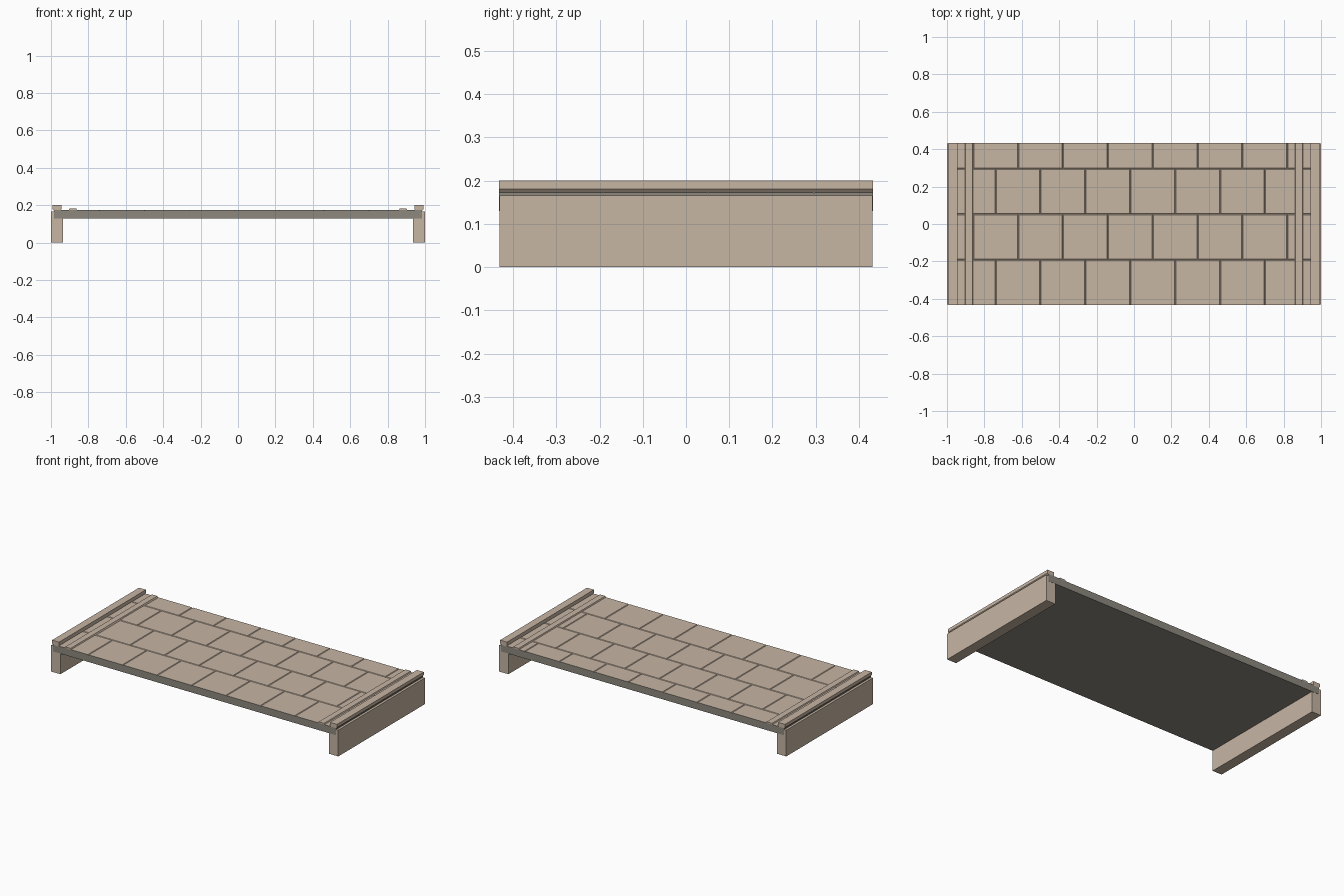
import bpy
import bmesh

cube = bpy.data.objects.get("Cube")
if cube:
    bpy.data.objects.remove(cube)


def make_material(name, color):
    mat = bpy.data.materials.new(name)
    mat.use_nodes = True
    mat.diffuse_color = color
    mat.node_tree.nodes["Principled BSDF"].inputs["Base Color"].default_value = color
    return mat


stone = make_material("tan stone", (0.57, 0.465, 0.37, 1))
concrete = make_material("grey concrete", (0.268, 0.25, 0.213, 1))

HALF_Y = 0.432      # half width of the deck
HALF_X = 0.985      # half length of the deck
TOP = 0.175
GROOVE = 0.004      # joint depth and half width
TILE = 0.243


def add_prism(bm, low, high):
    """Prism between two rectangles, each (x0, x1, y0, y1, z)."""
    rings = []
    for x0, x1, y0, y1, z in (low, high):
        rings.append([bm.verts.new((x, y, z))
                      for x, y in ((x0, y0), (x1, y0), (x1, y1), (x0, y1))])
    a, b = rings
    bm.faces.new(a[::-1])
    bm.faces.new(b)
    for i in range(4):
        j = (i + 1) % 4
        bm.faces.new((a[i], a[j], b[j], b[i]))


def finish(name, bm, materials):
    bmesh.ops.recalc_face_normals(bm, faces=bm.faces)
    mesh = bpy.data.meshes.new(name)
    bm.to_mesh(mesh)
    bm.free()
    for mat in materials:
        mesh.materials.append(mat)
    obj = bpy.data.objects.new(name, mesh)
    bpy.context.collection.objects.link(obj)
    return obj


def extrude_profile(name, profile, side, half_y):
    """Run an (x, z) outline along y, mirrored by side."""
    bm = bmesh.new()
    face = bm.faces.new([bm.verts.new((side * x, -half_y, z)) for x, z in profile])
    result = bmesh.ops.extrude_face_region(bm, geom=[face])
    verts = [v for v in result["geom"] if isinstance(v, bmesh.types.BMVert)]
    bmesh.ops.translate(bm, verts=verts, vec=(0, 2 * half_y, 0))
    return finish(name, bm, [stone])


# Deck slab
bm = bmesh.new()
base = (-HALF_X, HALF_X, -HALF_Y, HALF_Y)
add_prism(bm, base + (0.13,), base + (TOP - GROOVE,))

# Paving in staggered rows, separated by V joints
rows = [-HALF_Y] + [-0.19 + TILE * i for i in range(3)] + [HALF_Y]
for r in range(4):
    y0, y1 = rows[r], rows[r + 1]
    start = -0.74 if r % 2 == 0 else -0.62
    joints = [start + 0.24 * i for i in range(-1, 8)]
    cuts = [-HALF_X] + [x for x in joints if abs(x) < 0.93] + [HALF_X]
    for x0, x1 in zip(cuts, cuts[1:]):
        top = (x0 + GROOVE * (x0 > -HALF_X), x1 - GROOVE * (x1 < HALF_X),
               y0 + GROOVE * (r > 0), y1 - GROOVE * (r < 3))
        add_prism(bm, (x0, x1, y0, y1, TOP - GROOVE), top + (TOP,))
deck = finish("paved_deck", bm, [stone, concrete])
for poly in deck.data.polygons:
    poly.material_index = 0 if poly.normal.z > 0.1 else 1

# Supports, kerbs and raised strips at both ends
for side, label in ((1, "left"), (-1, "right")):
    extrude_profile(label + "_support_wall",
                    [(0.935, 0), (1, 0), (1, 0.165), (0.935, 0.165)],
                    side, HALF_Y - 0.001)
    extrude_profile(label + "_kerb",
                    [(0.948, 0.172), (0.985, 0.172), (0.992, 0.18),
                     (0.992, 0.2), (0.944, 0.2), (0.944, 0.18)],
                    side, HALF_Y)
    extrude_profile(label + "_raised_strip",
                    [(0.86, 0.174), (0.905, 0.174), (0.901, 0.182), (0.864, 0.182)],
                    side, HALF_Y)
